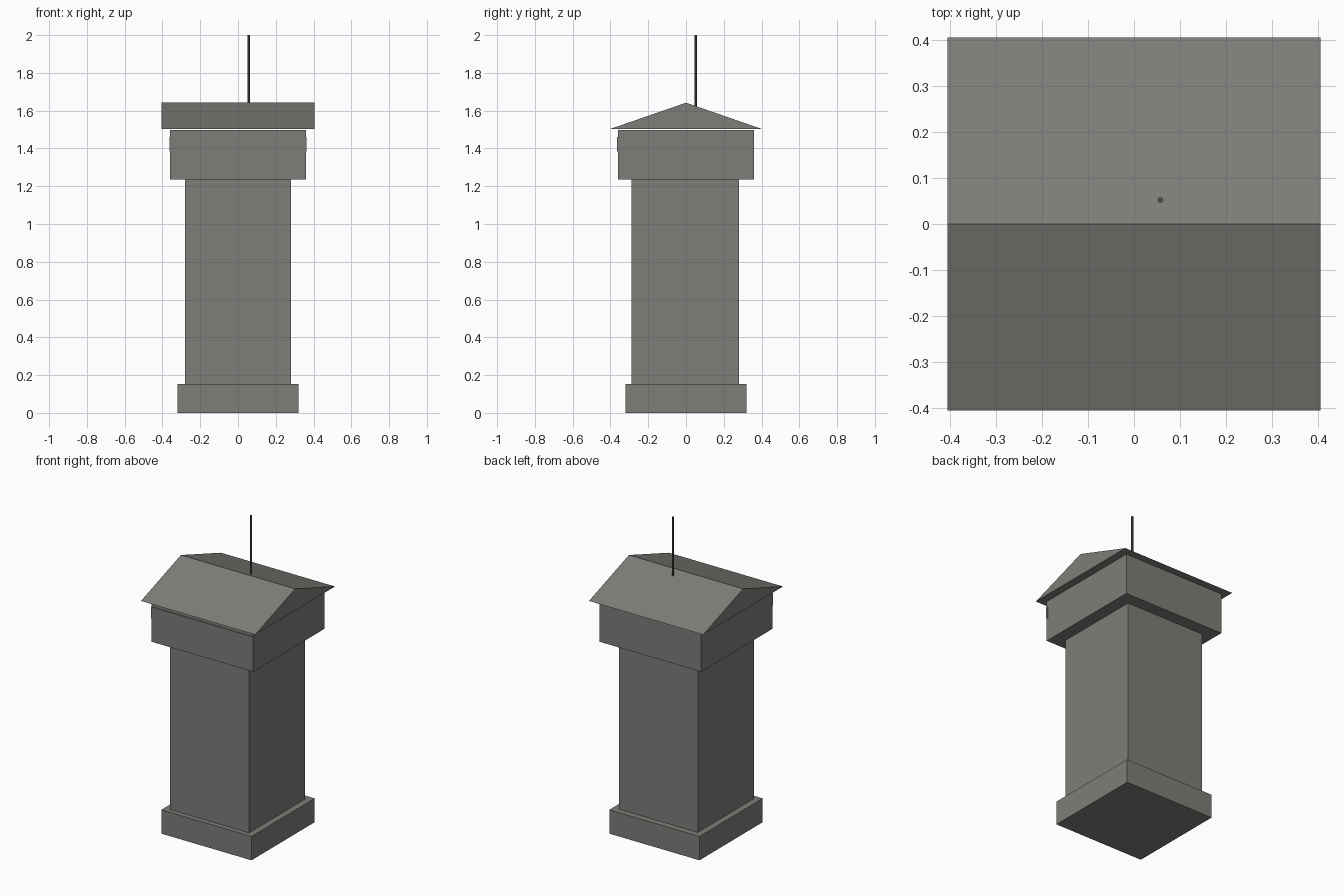
import bpy, bmesh

if "Cube" in bpy.data.objects:
    bpy.data.objects.remove(bpy.data.objects["Cube"])


def material(name, color):
    mat = bpy.data.materials.new(name)
    mat.diffuse_color = color
    mat.use_nodes = True
    mat.node_tree.nodes["Principled BSDF"].inputs["Base Color"].default_value = mat.diffuse_color
    return mat


stone = material("dark_stone", (0.21, 0.205, 0.19, 1))
iron = material("dark_iron", (0.09, 0.09, 0.09, 1))


def mesh_object(name, bm):
    bmesh.ops.recalc_face_normals(bm, faces=bm.faces)
    mesh = bpy.data.meshes.new(name)
    bm.to_mesh(mesh)
    bm.free()
    mesh.materials.append(stone)
    obj = bpy.data.objects.new(name, mesh)
    bpy.context.collection.objects.link(obj)
    return obj


def box(name, lo, hi):
    bm = bmesh.new()
    bmesh.ops.create_cube(bm, size=1)
    for v in bm.verts:
        for i in range(3):
            v.co[i] = lo[i] if v.co[i] < 0 else hi[i]
    return mesh_object(name, bm)


# Stacked square blocks: plinth, shaft, wider head
box("plinth", (-0.32, -0.32, 0), (0.32, 0.32, 0.153))
box("shaft", (-0.28, -0.288, 0.153), (0.28, 0.28, 1.235))
box("head", (-0.36, -0.36, 1.235), (0.36, 0.36, 1.498))

# Thin strip across the front of the head
box("front_strip", (-0.362, -0.364, 1.385), (0.362, -0.35, 1.46))

# Gable roof: triangular profile extruded along x
bm = bmesh.new()
profile = [(-0.405, 1.502), (0.405, 1.502), (0, 1.642)]
face = bm.faces.new([bm.verts.new((-0.405, y, z)) for y, z in profile])
ext = bmesh.ops.extrude_face_region(bm, geom=[face], use_keep_orig=True)
verts = [g for g in ext["geom"] if isinstance(g, bmesh.types.BMVert)]
bmesh.ops.translate(bm, vec=(0.81, 0, 0), verts=verts)
mesh_object("roof", bm)

# Thin mast rising from the back slope
bpy.ops.mesh.primitive_cylinder_add(vertices=8, radius=0.006, depth=0.39,
                                    location=(0.057, 0.052, 1.805))
bpy.context.object.name = "mast"
bpy.context.object.data.materials.append(iron)
